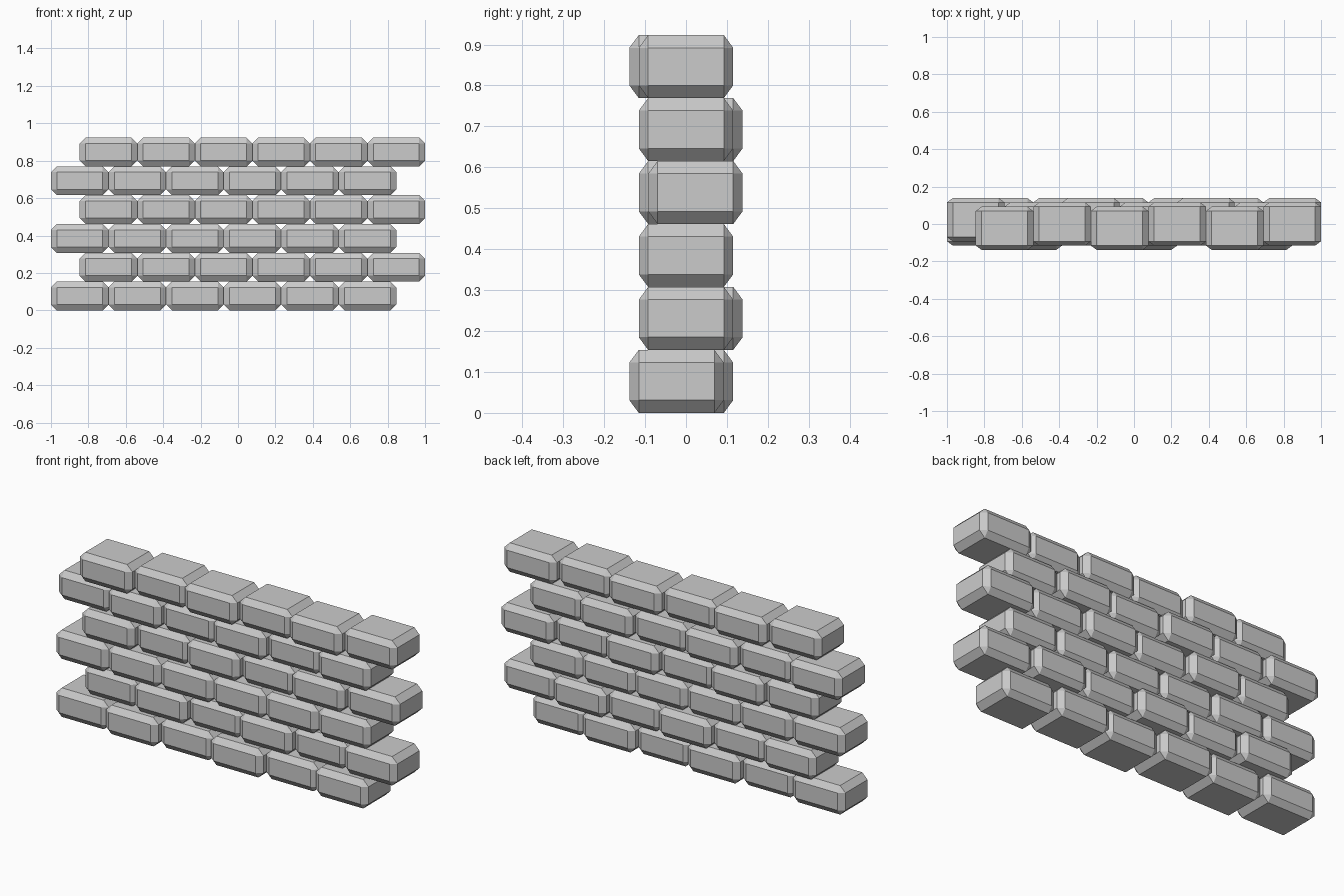
import bpy, bmesh

if "Cube" in bpy.data.objects:
    bpy.data.objects.remove(bpy.data.objects["Cube"])

L = 2 / 6.5          # brick length
D = L * 0.75         # brick depth
H = L / 2            # brick height
S = 0.023            # how far a brick is pushed in or out


# One chamfered brick mesh shared by the whole wall
def brick_mesh():
    cx, cy, cz = 0.031, 0.023, 0.031
    hx, hy, hz = L / 2, D / 2, H / 2
    bm = bmesh.new()
    for sx in (-1, 1):
        for sy in (-1, 1):
            for sz in (-1, 1):
                for a, b, c in ((0, cy, cz), (cx, 0, cz), (cx, cy, 0)):
                    bm.verts.new((sx * (hx - a), sy * (hy - b), sz * (hz - c)))
    bmesh.ops.convex_hull(bm, input=bm.verts)
    bmesh.ops.dissolve_limit(bm, angle_limit=0.01, verts=bm.verts, edges=bm.edges)
    bmesh.ops.recalc_face_normals(bm, faces=bm.faces)
    me = bpy.data.meshes.new("brick")
    bm.to_mesh(me)
    bm.free()
    return me


mesh = brick_mesh()

# Depth shift of the even and odd bricks in each course, bottom to top
shifts = [(0, -S), (S, 0), (0, 0), (0, S), (S, 0), (-S, 0)]

# Courses in running bond, each offset by half a brick
for row, pair in enumerate(shifts):
    start = -1 + L / 2 + (row % 2) * L / 2
    for i in range(6):
        ob = bpy.data.objects.new(f"brick_row{row + 1}_{i + 1}", mesh)
        ob.location = (start + i * L, pair[i % 2], H * (row + 0.5))
        bpy.context.collection.objects.link(ob)
